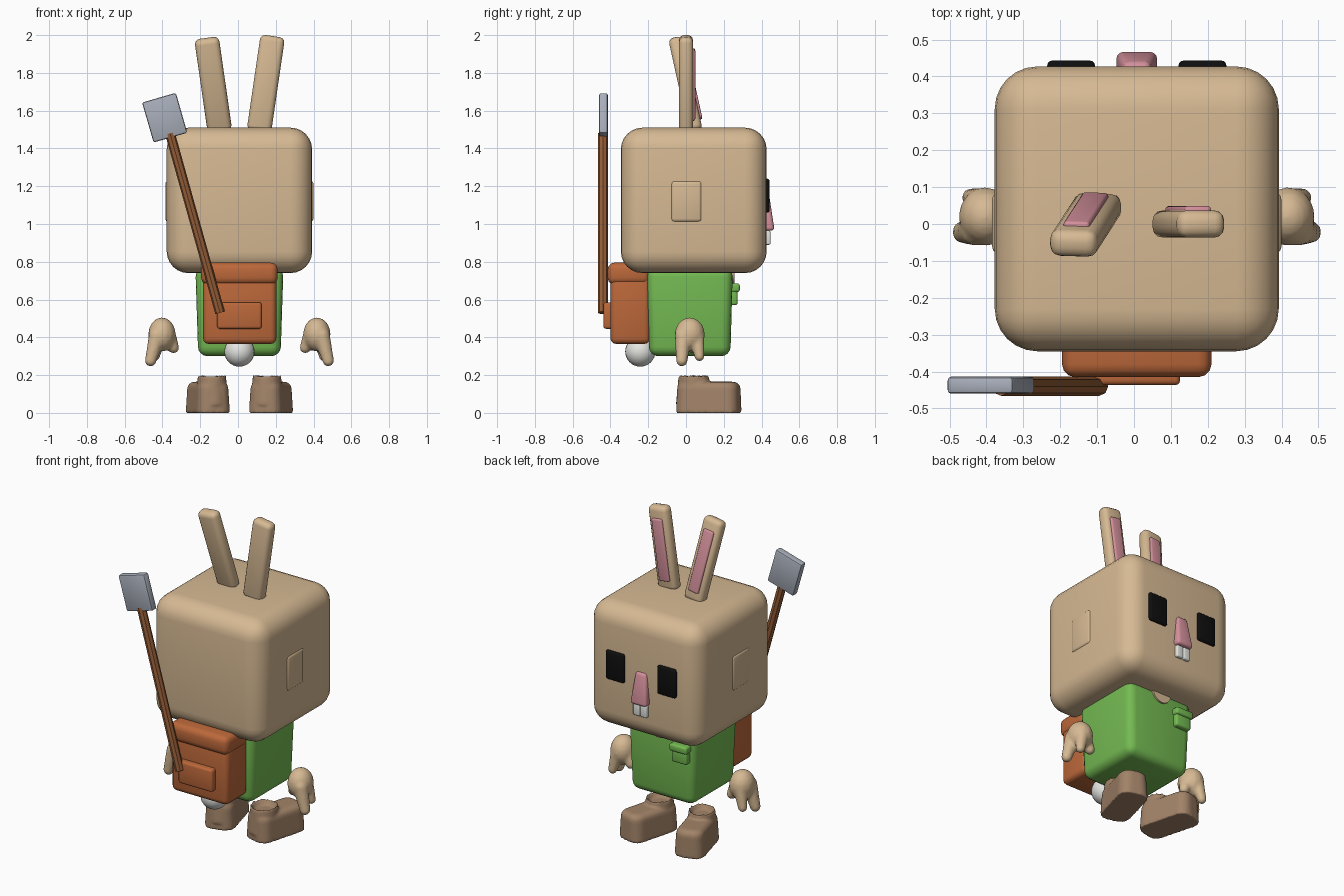
import bpy, bmesh, math
from mathutils import Matrix, Vector

cube = bpy.data.objects.get("Cube")
if cube:
    bpy.data.objects.remove(cube, do_unlink=True)

CX = 0.0075  # mirror plane of the figure


def material(name, rgb):
    lin = [(c / 255 / 12.92) if c < 11 else ((c / 255 + 0.055) / 1.055) ** 2.4 for c in rgb]
    m = bpy.data.materials.new(name)
    m.use_nodes = True
    m.diffuse_color = (*lin, 1)
    m.node_tree.nodes["Principled BSDF"].inputs["Base Color"].default_value = (*lin, 1)
    return m


FUR = material("tan_fur", (214, 185, 147))
PINK = material("soft_pink", (212, 144, 155))
BLACK = material("eye_black", (14, 14, 14))
WHITE = material("white", (228, 228, 224))
GREEN = material("shirt_green", (116, 186, 82))
LEATHER = material("pack_leather", (188, 104, 58))
WOOD = material("handle_wood", (150, 94, 55))
METAL = material("blade_metal", (168, 174, 186))
BOOT = material("boot_brown", (162, 131, 104))


def finish(name, bm, mat, matrix=None):
    if matrix:
        bm.transform(matrix)
    bmesh.ops.recalc_face_normals(bm, faces=bm.faces)
    me = bpy.data.meshes.new(name)
    bm.to_mesh(me)
    bm.free()
    me.materials.append(mat)
    ob = bpy.data.objects.new(name, me)
    bpy.context.scene.collection.objects.link(ob)
    bpy.ops.object.select_all(action="DESELECT")
    ob.select_set(True)
    bpy.context.view_layer.objects.active = ob
    bpy.ops.object.shade_smooth_by_angle(angle=math.radians(40))
    return ob


def box_bm(lo, hi, top=(1, 1)):
    """Box between two corners, with its upper end scaled by top."""
    bm = bmesh.new()
    lo, hi = Vector(lo), Vector(hi)
    mid = (lo + hi) / 2
    bmesh.ops.create_cube(bm, size=1)
    for v in bm.verts:
        s = top if v.co.z > 0 else (1, 1)
        size = hi - lo
        v.co = mid + Vector((v.co.x * size.x * s[0], v.co.y * size.y * s[1], v.co.z * size.z))
    return bm


def box(name, lo, hi, bevel, mat, top=(1, 1), segs=3, matrix=None):
    bm = box_bm(lo, hi, top)
    bmesh.ops.bevel(bm, geom=bm.edges[:], offset=bevel, segments=segs, profile=0.5, affect="EDGES")
    return finish(name, bm, mat, matrix)


def blend(ob, voxel):
    """Fuse overlapping solids into one soft surface."""
    r = ob.modifiers.new("fuse", "REMESH")
    r.mode = "VOXEL"
    r.voxel_size = voxel
    r.use_smooth_shade = True
    s = ob.modifiers.new("soften", "SMOOTH")
    s.factor = 0.5
    s.iterations = 4


def ball(bm, centre, radii):
    m = Matrix.Translation(centre) @ Matrix.Diagonal((*radii, 1))
    bmesh.ops.create_uvsphere(bm, u_segments=16, v_segments=10, radius=1, matrix=m)


# Head with side patches
box("head", (CX - 0.385, -0.345, 0.74), (CX + 0.385, 0.427, 1.51), 0.115, FUR, segs=6)
for s, side in ((1, "left"), (-1, "right")):
    x = CX + s * 0.37
    box(side + "_cheek_patch", (x - 0.022, -0.08, 1.01), (x + 0.022, 0.085, 1.23), 0.018, FUR)

# Face
for s, side in ((1, "left"), (-1, "right")):
    x = CX + s * 0.178
    box(side + "_eye", (x - 0.065, 0.41, 1.06), (x + 0.065, 0.443, 1.24), 0.014, BLACK)
    x = CX + s * 0.024
    box(side + "_tooth", (x - 0.023, 0.41, 0.89), (x + 0.023, 0.447, 0.965), 0.007, WHITE)
box("nose", (CX - 0.057, 0.37, 0.965), (CX + 0.057, 0.469, 1.16), 0.018, PINK, top=(0.65, 0.4))

# Ears, the right one leaning back
for side, base, lean, tilt in (("left", (0.112, 0, 1.5), 0, 8.3), ("right", (-0.097, 0.05, 1.5), 12.5, -8)):
    place = (Matrix.Translation(base) @ Matrix.Rotation(math.radians(lean), 4, "X")
             @ Matrix.Rotation(math.radians(tilt), 4, "Y"))
    box(side + "_ear", (-0.065, -0.037, -0.01), (0.065, 0.037, 0.5), 0.028, FUR, matrix=place)
    box(side + "_inner_ear", (-0.036, 0.02, 0.05), (0.036, 0.049, 0.43), 0.01, PINK, matrix=place)

# Shirt, neckline and chest pocket
box("shirt", (CX - 0.218, -0.195, 0.3), (CX + 0.218, 0.235, 0.77), 0.05, GREEN, top=(1.07, 1.06), segs=4)
bm = bmesh.new()
bmesh.ops.create_cone(bm, cap_ends=True, segments=24, radius1=0.065, radius2=0.065, depth=0.05)
finish("neckline", bm, FUR, Matrix.Translation((CX, 0.231, 0.75)) @ Matrix.Rotation(math.pi / 2, 4, "X"))
box("chest_pocket", (-0.193, 0.22, 0.57), (-0.087, 0.273, 0.66), 0.012, GREEN)
box("chest_pocket_flap", (-0.2, 0.22, 0.64), (-0.08, 0.285, 0.685), 0.012, GREEN)

# Tail
bm = bmesh.new()
bmesh.ops.create_uvsphere(bm, u_segments=24, v_segments=16, radius=0.08)
finish("tail", bm, WHITE, Matrix.Translation((CX, -0.242, 0.325)))

# Backpack
box("pack_body", (-0.185, -0.4, 0.365), (0.203, -0.19, 0.74), 0.03, LEATHER)
box("pack_flap", (-0.195, -0.415, 0.68), (0.21, -0.19, 0.795), 0.035, LEATHER)
box("pack_pocket", (-0.11, -0.437, 0.445), (0.125, -0.38, 0.585), 0.014, LEATHER)

# Shovel slung across the pack
foot, tip = Vector((-0.095, -0.44, 0.53)), Vector((-0.36, -0.44, 1.48))
axis = tip - foot
aim = axis.to_track_quat("Z", "Y").to_matrix().to_4x4()
bm = bmesh.new()
bmesh.ops.create_cone(bm, cap_ends=True, segments=8, radius1=0.026, radius2=0.026, depth=axis.length)
finish("shovel_handle", bm, WOOD, Matrix.Translation((foot + tip) / 2) @ aim)
box("shovel_blade", (-0.093, -0.023, -0.11), (0.093, 0.023, 0.11), 0.01, METAL, segs=2,
    matrix=Matrix.Translation((-0.388, -0.437, 1.563)) @ Matrix.Rotation(math.radians(-16), 4, "Y"))

# Hands and boots, mirrored
fingers = (
    ((0.435, -0.015, 0.41), (0.47, -0.022, 0.277), 0.045, 0.031),
    ((0.425, 0.058, 0.40), (0.448, 0.071, 0.3), 0.04, 0.027),
    ((0.375, 0.025, 0.40), (0.349, 0.035, 0.345), 0.042, 0.03),
)
for s, side in ((1, "left"), (-1, "right")):
    flip = Matrix.Translation((CX, 0, 0)) @ Matrix.Diagonal((s, 1, 1, 1))

    # Hand: palm with three tapering fingers
    bm = bmesh.new()
    ball(bm, (0.41, 0.02, 0.415), (0.073, 0.08, 0.09))
    for start, end, r0, r1 in fingers:
        for i in range(9):
            t = i / 8
            r = r0 + (r1 - r0) * t
            ball(bm, Vector(start).lerp(Vector(end), t), (r, r, r))
    blend(finish(side + "_hand", bm, FUR, flip), 0.009)

    # Boot: rounded shoe with an open ankle cuff, toes turned out
    bm = box_bm((-0.09, -0.045, 0), (0.09, 0.295, 0.165), top=(0.9, 0.97))
    upright = [e for e in bm.edges if abs(e.verts[0].co.z - e.verts[1].co.z) > 0.1]
    bmesh.ops.bevel(bm, geom=upright, offset=0.06, segments=5, profile=0.5, affect="EDGES")
    rim = [e for e in bm.edges if min(v.co.z for v in e.verts) > 0.16]
    bmesh.ops.bevel(bm, geom=rim, offset=0.035, segments=4, profile=0.5, affect="EDGES")
    cuff = bmesh.ops.create_cone(bm, cap_ends=True, segments=24, radius1=0.088, radius2=0.074, depth=0.16,
                                 matrix=Matrix.Translation((0, 0.042, 0.123)) @ Matrix.Diagonal((1, 1.08, 1, 1)))
    bm.normal_update()
    cap = max({f for v in cuff["verts"] for f in v.link_faces}, key=lambda f: f.calc_center_median().z)
    bmesh.ops.inset_region(bm, faces=[cap], thickness=0.024)
    for v in cap.verts:
        v.co.z -= 0.035
    turn = Matrix.Translation((0.135, 0, 0)) @ Matrix.Rotation(math.radians(-15), 4, "Z")
    blend(finish(side + "_boot", bm, BOOT, flip @ turn), 0.008)
